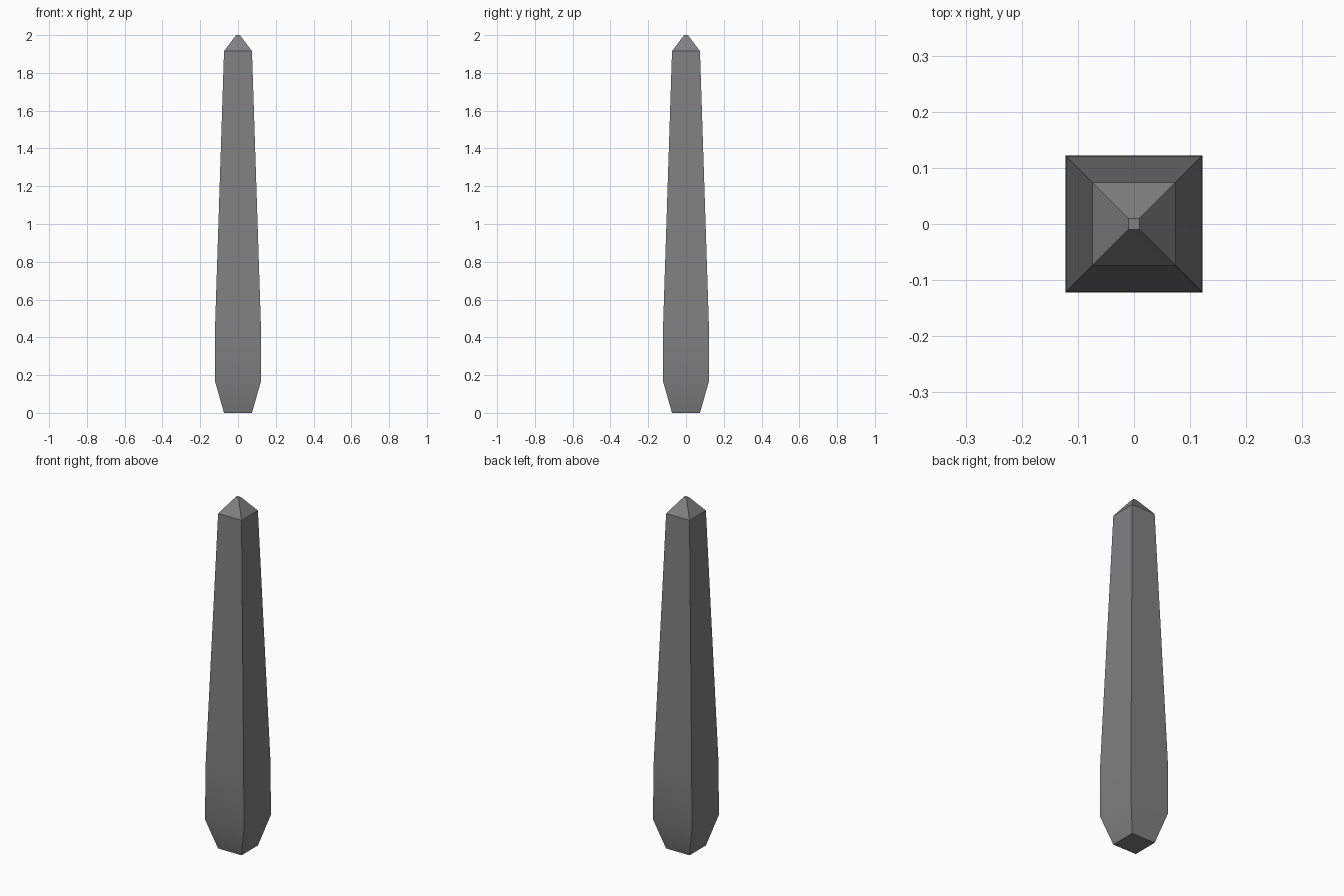
import bpy, bmesh, math

if "Cube" in bpy.data.objects:
    bpy.data.objects.remove(bpy.data.objects["Cube"])

# Square cross-sections from foot to tip: (half width, height)
PROFILE = [(0.074, 0.0), (0.1225, 0.17), (0.121, 0.47), (0.074, 1.915), (0.01, 2.0)]


def lofted_square(name, profile):
    bm = bmesh.new()
    rings = [[bm.verts.new((sx * h, sy * h, z))
              for sx, sy in ((-1, -1), (1, -1), (1, 1), (-1, 1))]
             for h, z in profile]
    for low, high in zip(rings, rings[1:]):
        for i in range(4):
            j = (i + 1) % 4
            bm.faces.new((low[i], low[j], high[j], high[i]))
    bm.faces.new(rings[0][::-1])
    bm.faces.new(rings[-1])
    bmesh.ops.recalc_face_normals(bm, faces=bm.faces)
    mesh = bpy.data.meshes.new(name)
    bm.to_mesh(mesh)
    bm.free()
    obj = bpy.data.objects.new(name, mesh)
    bpy.context.collection.objects.link(obj)
    return obj


# Tapered post with a pointed cap and chamfered foot
post = lofted_square("tapered_post", PROFILE)

# Dark grey finish
dark = bpy.data.materials.new("dark_grey")
dark.diffuse_color = (0.22, 0.22, 0.225, 1.0)
dark.use_nodes = True
dark.node_tree.nodes["Principled BSDF"].inputs["Base Color"].default_value = dark.diffuse_color
post.data.materials.append(dark)

# Blend the foot into the shaft, keep corners and cap crisp
bpy.context.view_layer.objects.active = post
post.select_set(True)
bpy.ops.object.shade_smooth_by_angle(angle=math.radians(25))
